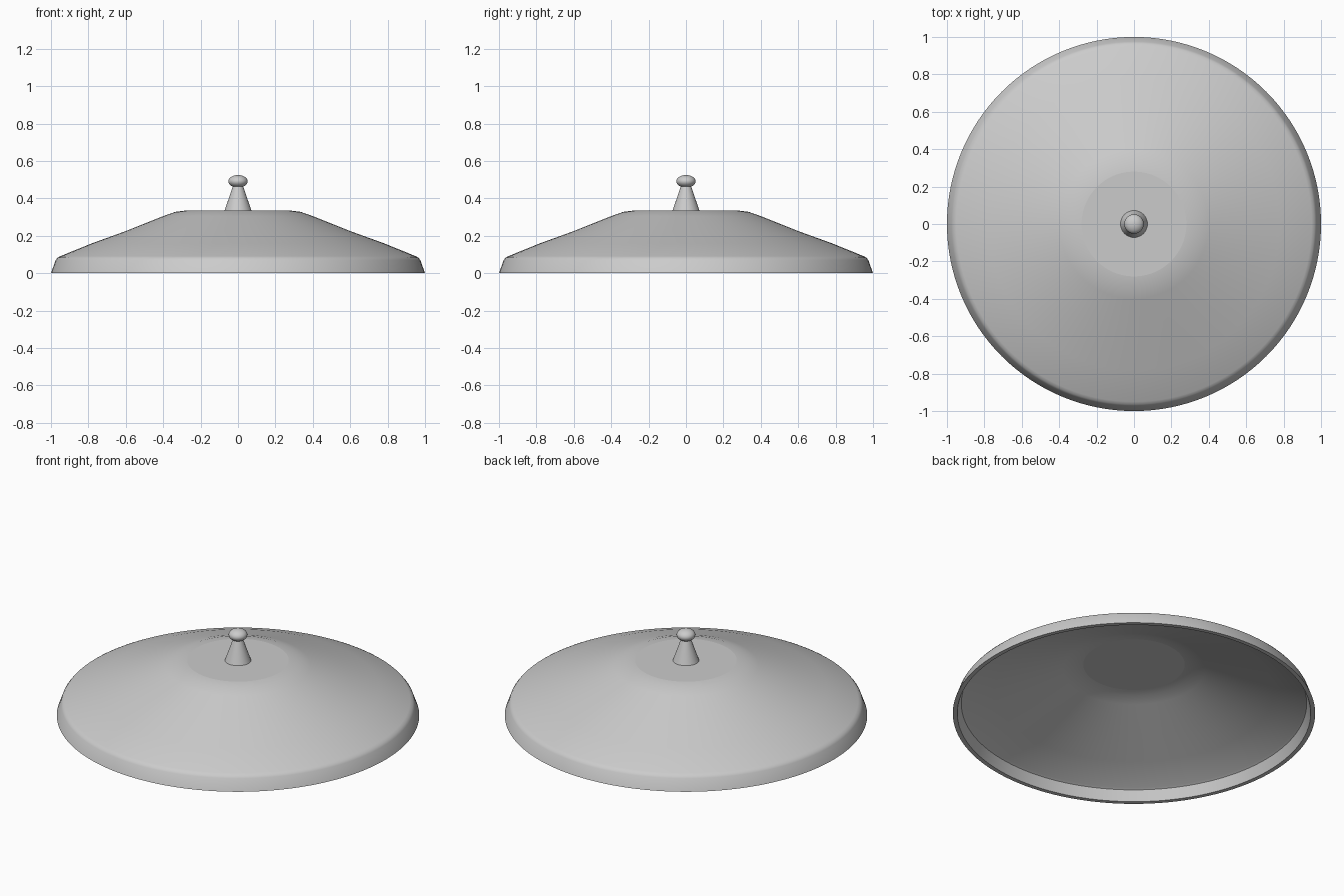
import bpy
import bmesh
import math
from mathutils import Matrix

cube = bpy.data.objects.get("Cube")
if cube:
    bpy.data.objects.remove(cube, do_unlink=True)

grey = bpy.data.materials.new("plain_grey")
grey.use_nodes = True
colour = (0.6, 0.6, 0.6, 1)
grey.diffuse_color = colour
grey.node_tree.nodes["Principled BSDF"].inputs["Base Color"].default_value = colour


def finish(name, bm, angle=35):
    """Turn a bmesh into a smooth-shaded grey object whose level faces stay flat."""
    bmesh.ops.remove_doubles(bm, verts=bm.verts, dist=0.0005)
    bmesh.ops.recalc_face_normals(bm, faces=bm.faces)
    mesh = bpy.data.meshes.new(name)
    bm.to_mesh(mesh)
    bm.free()
    mesh.materials.append(grey)
    obj = bpy.data.objects.new(name, mesh)
    bpy.context.collection.objects.link(obj)
    bpy.ops.object.select_all(action="DESELECT")
    bpy.context.view_layer.objects.active = obj
    obj.select_set(True)
    bpy.ops.object.shade_smooth_by_angle(angle=math.radians(angle))
    for face in mesh.polygons:
        if abs(face.normal.z) > 0.9995:
            face.use_smooth = False
    return obj


def lathe(name, profile, steps=128):
    """Revolve (radius, height) points about the z axis."""
    bm = bmesh.new()
    verts = [bm.verts.new((r, 0, z)) for r, z in profile]
    edges = [bm.edges.new(pair) for pair in zip(verts, verts[1:])]
    bmesh.ops.spin(bm, geom=verts + edges, cent=(0, 0, 0), axis=(0, 0, 1),
                   angle=math.tau, steps=steps)
    return finish(name, bm)


# Hollow domed lid: outer skin from crown to rim, then the inner skin back up
outer = [(0, 0.335), (0.28, 0.335), (0.335, 0.328), (0.4, 0.305), (0.6, 0.225),
         (0.78, 0.16), (0.95, 0.091), (0.965, 0.083), (0.975, 0.07), (1, 0)]
inner = [(0.975, 0), (0.953, 0.062), (0.94, 0.07), (0.77, 0.137), (0.59, 0.202),
         (0.39, 0.281), (0.33, 0.303), (0.28, 0.31), (0, 0.31)]
lathe("domed_lid", outer + inner)

# Tapered knob stem
lathe("knob_stem", [(0, 0.335), (0.072, 0.335), (0.027, 0.465), (0, 0.465)], 48)

# Flattened ball on the stem
bm = bmesh.new()
bmesh.ops.create_uvsphere(bm, u_segments=32, v_segments=16, radius=1,
                          matrix=Matrix.Translation((0, 0, 0.491))
                          @ Matrix.Diagonal((0.052, 0.052, 0.034, 1)))
finish("knob_ball", bm)
